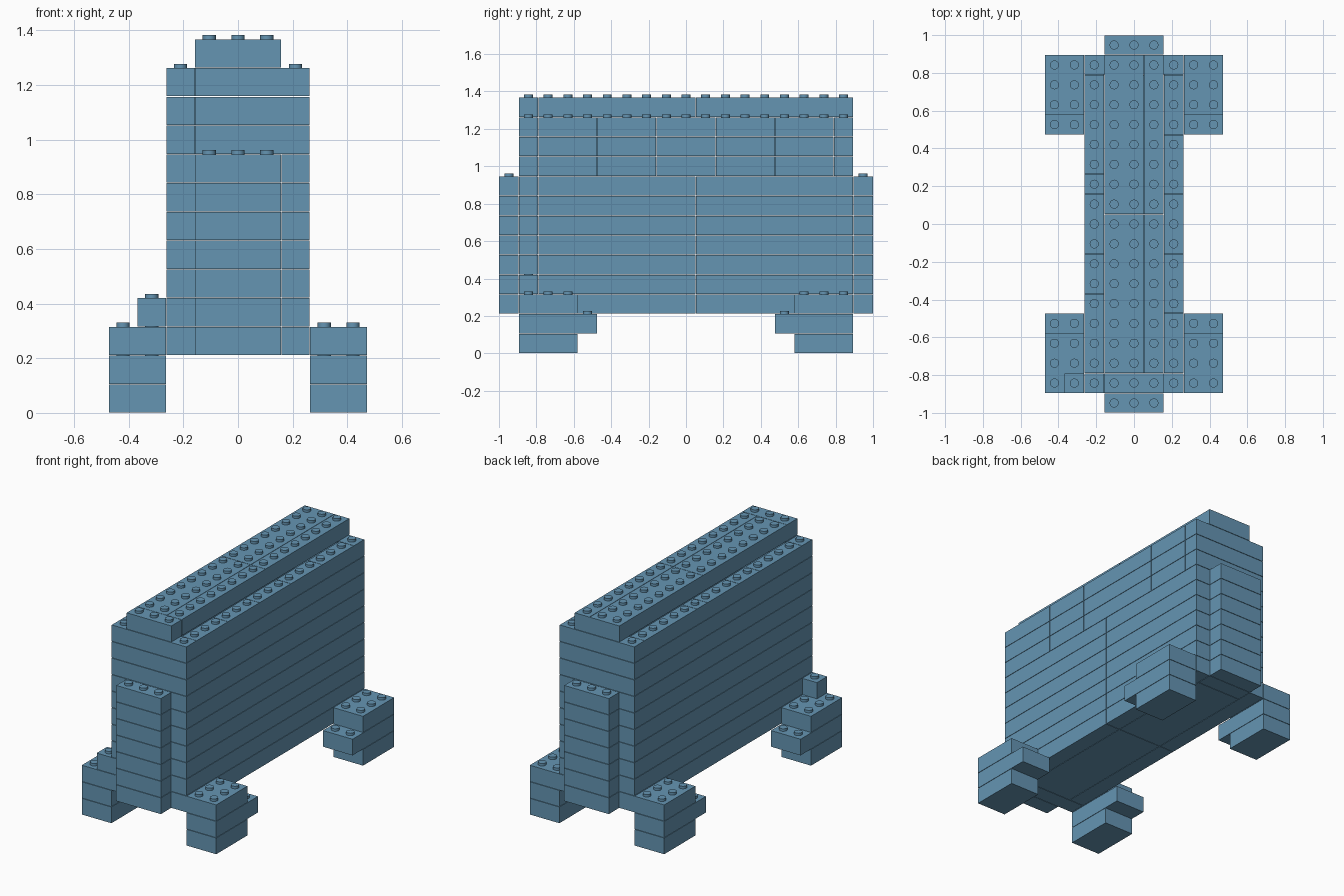
import bpy, bmesh, math
from mathutils import Matrix, Vector

cube = bpy.data.objects.get("Cube")
if cube:
    bpy.data.objects.remove(cube, do_unlink=True)

U = 2 / 19          # one stud pitch, also one layer height
GAP = 0.0013        # clearance on every brick side
STUD_R, STUD_H = 0.024, 0.0145

blue = bpy.data.materials.new("dusty blue")
blue.use_nodes = True
colour = (0.13, 0.30, 0.45, 1)
blue.diffuse_color = colour
blue.node_tree.nodes["Principled BSDF"].inputs["Base Color"].default_value = colour


def brick(bm, x, y, layer):
    """Box spanning the stud ranges x and y on one layer."""
    lo = Vector((x[0], y[0], layer)) * U
    hi = Vector((x[1], y[1], layer + 1)) * U
    size = hi - lo - Vector((GAP, GAP, GAP)) * 2
    bmesh.ops.create_cube(bm, size=1, matrix=Matrix.Translation((lo + hi) / 2)
                          @ Matrix.Diagonal((*size, 1)))


def studs(bm, xs, ys, layer):
    """Studs standing on the top of a layer."""
    base = (layer + 1) * U - GAP
    height = STUD_H + GAP
    for x in xs:
        for y in ys:
            bmesh.ops.create_cone(
                bm, cap_ends=True, segments=20, radius1=STUD_R, radius2=STUD_R,
                depth=height, matrix=Matrix.Translation((x * U, y * U, base + height / 2)))


def row(bm, x, cuts, layer):
    """Run of bricks along y, split at the given cuts."""
    for span in zip(cuts, cuts[1:]):
        brick(bm, x, span, layer)


def finish(name, bm):
    mesh = bpy.data.meshes.new(name)
    bm.to_mesh(mesh)
    bm.free()
    mesh.materials.append(blue)
    obj = bpy.data.objects.new(name, mesh)
    bpy.context.collection.objects.link(obj)
    bpy.ops.object.select_all(action="DESELECT")
    bpy.context.view_layer.objects.active = obj
    obj.select_set(True)
    bpy.ops.object.shade_smooth_by_angle(angle=math.radians(30))


LEFT, RIGHT, MIDDLE = (1.5, 2.5), (-2.5, -1.5), (-1.5, 1.5)
FRONT, BACK = (-8.5, -7.5), (7.5, 8.5)

# Lower walls, with a solid floor in the first layer
bm = bmesh.new()
for layer in range(2, 9):
    brick(bm, (-2.5, 1.5), FRONT, layer)
    brick(bm, LEFT, FRONT, layer)
    brick(bm, MIDDLE, BACK, layer)
    for side in (LEFT, RIGHT):
        row(bm, side, (-7.5, 0.5, 8.5), layer)
row(bm, MIDDLE, (-7.5, 0.5, 7.5), 2)
finish("lower_walls", bm)

# Upper walls
bm = bmesh.new()
for layer in range(9, 12):
    brick(bm, RIGHT, FRONT, layer)
    brick(bm, (-1.5, 2.5), FRONT, layer)
    brick(bm, (-2.5, 2.5), BACK, layer)
    row(bm, LEFT, (-7.5, -4.5, -1.5, 1.5, 4.5, 7.5), layer)
    row(bm, RIGHT, (-7.5, -3.5, -1.5, 1.5, 2.5, 7.5), layer)
studs(bm, (-2, 2), range(-8, 9), 11)
finish("upper_walls", bm)

# Roof ridge
bm = bmesh.new()
brick(bm, MIDDLE, FRONT, 12)
row(bm, (-1.5, 0.5), (-7.5, 0.5, 8.5), 12)
row(bm, (0.5, 1.5), (-7.5, 0.5, 8.5), 12)
studs(bm, (-1, 0, 1), range(-8, 9), 12)
finish("roof_ridge", bm)

# Pillars at both ends
for name, y in (("front_pillar", -9), ("back_pillar", 9)):
    bm = bmesh.new()
    for layer in range(2, 9):
        brick(bm, MIDDLE, (y - 0.5, y + 0.5), layer)
    studs(bm, (-1, 0, 1), (y,), 8)
    finish(name, bm)

# Four feet, each with a longer middle brick
for side, sx in (("left", 1), ("right", -1)):
    for end, sy in (("front", -1), ("back", 1)):
        bm = bmesh.new()
        x = sorted((2.5 * sx, 4.5 * sx))
        for layer, inner in enumerate((5.5, 4.5, 5.5)):
            brick(bm, x, sorted((inner * sy, 8.5 * sy)), layer)
        studs(bm, (3 * sx, 4 * sx), [k * sy for k in (6, 7, 8)], 2)
        studs(bm, (3 * sx, 4 * sx), (5 * sy,), 1)
        finish(f"{end}_{side}_foot", bm)

# Single brick on the front right foot
bm = bmesh.new()
brick(bm, (-3.5, -2.5), FRONT, 3)
studs(bm, (-3,), (-8,), 3)
finish("small_brick", bm)
